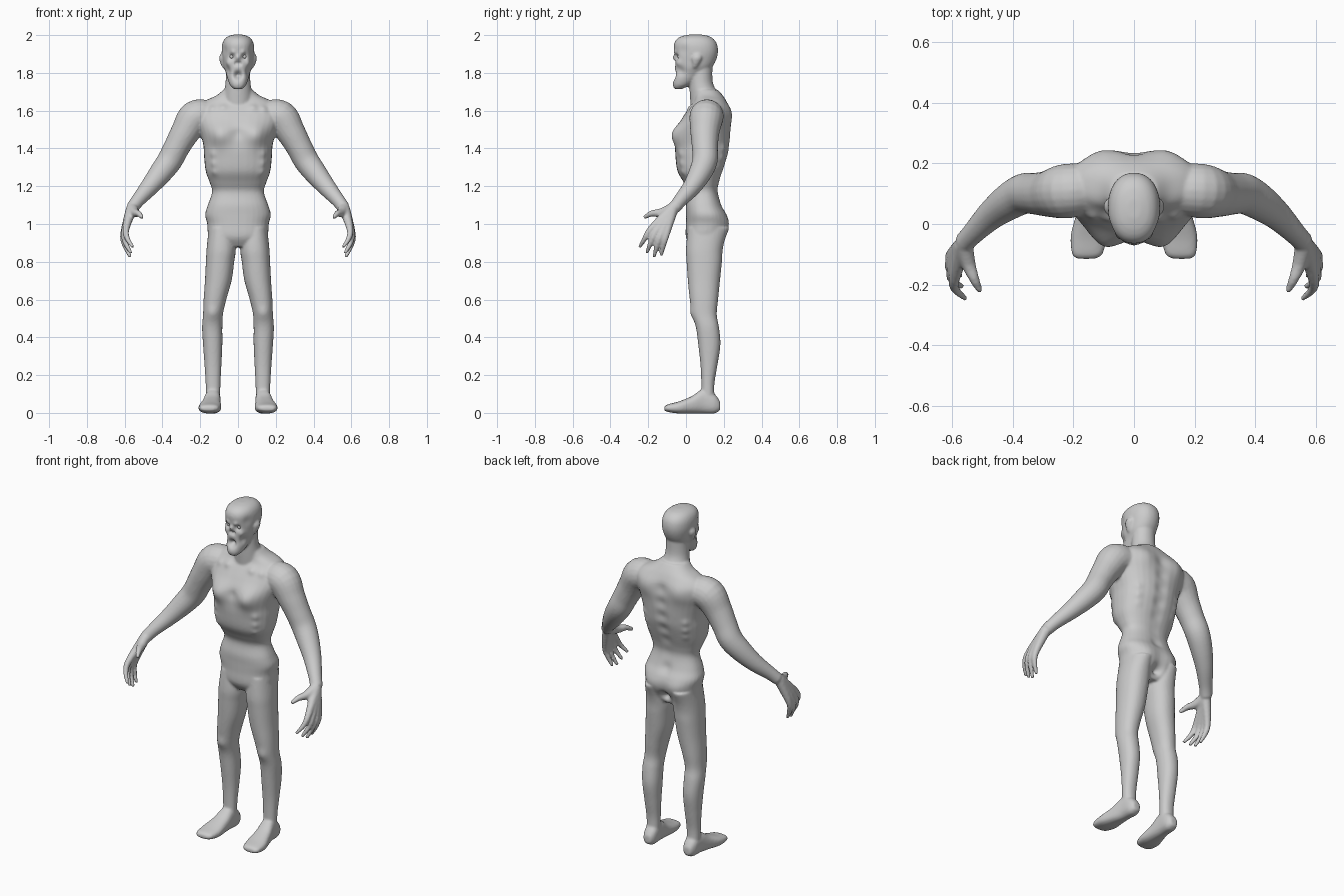
import bpy, bmesh, math
from mathutils import Vector

bm = bmesh.new()


def spline(rows, n=5):
    """Catmull-Rom interpolation of rows of numbers."""
    out = []
    for i in range(len(rows) - 1):
        a, b, c, d = (rows[max(i - 1, 0)], rows[i], rows[i + 1], rows[min(i + 2, len(rows) - 1)])
        for k in range(n):
            t = k / n
            out.append([0.5 * (2 * q + (r - p) * t + (2 * p - 5 * q + 4 * r - s) * t * t
                               + (3 * q - p - 3 * r + s) * t ** 3) for p, q, r, s in zip(a, b, c, d)])
    return out + [list(rows[-1])]


def loft(rings, sides=(1,), power=2.0, n=32):
    """Skin superellipse rings (centre, u, v); sides mirrors across x."""
    for s in sides:
        loops = []
        for c, u, v in rings:
            loop = []
            for k in range(n):
                a = 2 * math.pi * k / n
                ca, sa = math.cos(a), math.sin(a)
                p = (c + u * math.copysign(abs(ca) ** (2 / power), ca)
                     + v * math.copysign(abs(sa) ** (2 / power), sa))
                loop.append(bm.verts.new((p.x * s, p.y, p.z)))
            loops.append(loop)
        for l0, l1 in zip(loops, loops[1:]):
            for k in range(n):
                bm.faces.new((l0[k], l0[(k + 1) % n], l1[(k + 1) % n], l1[k]))
        bm.faces.new(loops[0])
        bm.faces.new(loops[-1][::-1])


def stack(rows, sides=(1,), power=2.0):
    """Horizontal sections: z, x0, x1, y0, y1."""
    loft([(Vector(((x0 + x1) / 2, (y0 + y1) / 2, z)), Vector(((x1 - x0) / 2, 0, 0)),
           Vector((0, (y1 - y0) / 2, 0))) for z, x0, x1, y0, y1 in spline(rows)], sides, power)


def centred(rows, power=2.0):
    stack([(z, -w, w, y0, y1) for z, w, y0, y1 in rows], (1,), power)


def tube(points, n=20):
    """Round limb through x, y, z, radius on both sides."""
    pts = spline(points)
    rings = []
    for i, p in enumerate(pts):
        t = (Vector(pts[min(i + 1, len(pts) - 1)][:3]) - Vector(pts[max(i - 1, 0)][:3])).normalized()
        u = t.cross(Vector((0, 1, 0))).normalized()
        rings.append((Vector(p[:3]), u * p[3], t.cross(u) * p[3]))
    loft(rings, (1, -1), 2.0, n)


# torso: pelvis, waist, ribcage, shoulders
centred([(.88, .11, .03, .17), (.93, .155, .0, .2), (1.0, .163, .0, .22), (1.05, .174, .0, .213),
         (1.1, .16, .0, .19), (1.17, .137, .01, .17), (1.22, .15, -.012, .176), (1.28, .171, -.045, .196),
         (1.36, .18, -.056, .222), (1.42, .184, -.056, .232), (1.5, .205, -.05, .238),
         (1.56, .225, -.02, .238), (1.61, .22, .012, .232), (1.65, .178, .04, .214),
         (1.68, .115, .045, .195), (1.71, .078, .04, .17)], 2.4)
# neck
centred([(1.62, .085, .025, .19), (1.69, .076, .02, .168), (1.75, .066, .018, .142), (1.84, .062, .02, .14)])
# head and jaw
centred([(1.715, .022, -.062, -.02), (1.735, .042, -.07, .02), (1.765, .054, -.068, .06),
         (1.8, .064, -.062, .1), (1.83, .075, -.06, .138), (1.87, .081, -.06, .16), (1.91, .086, -.062, .169),
         (1.95, .084, -.064, .165), (1.978, .072, -.05, .148), (1.995, .05, -.02, .12), (2.003, .02, .02, .08)], 2.2)
# ears
stack([(1.825, .066, .08, .035, .055), (1.85, .07, .093, .034, .07), (1.88, .07, .1, .032, .084),
       (1.9, .072, .092, .045, .075)], (1, -1))
# legs
stack([(.98, .02, .155, .01, .215), (.87, .012, .166, .0, .195), (.8, .02, .17, .003, .19),
       (.7, .034, .175, .01, .18), (.6, .062, .182, .02, .17), (.52, .08, .185, .033, .163),
       (.45, .083, .19, .053, .175), (.36, .083, .185, .065, .182), (.25, .088, .177, .077, .166),
       (.15, .093, .171, .081, .15), (.06, .094, .169, .08, .152)], (1, -1), 2.2)
# feet: y, centre x, half width, z0, z1
loft([(Vector((x, y, (z0 + z1) / 2)), Vector((w, 0, 0)), Vector((0, 0, (z1 - z0) / 2)))
      for y, x, w, z0, z1 in spline([(-.115, .158, .028, .014, .03), (-.1, .154, .05, .006, .044),
                                     (-.04, .149, .06, -.003, .06), (.03, .141, .05, -.003, .088),
                                     (.09, .134, .042, -.003, .125), (.15, .131, .038, -.003, .1),
                                     (.181, .131, .022, .014, .06)])], (1, -1), 2.5)
# arms
tube([(.15, .115, 1.57, .082), (.225, .108, 1.565, .09), (.28, .1, 1.485, .077), (.325, .1, 1.405, .069),
      (.362, .1, 1.335, .067), (.41, .075, 1.27, .061), (.47, .03, 1.195, .049), (.53, -.03, 1.125, .037),
      (.56, -.062, 1.085, .034)])
# fingers, each running from the wrist through its knuckle
for knuckle, middle, tip in (((.592, -.182, .977), (.587, -.217, .925), (.555, -.246, .876)),
                             ((.6, -.156, .962), (.596, -.186, .902), (.565, -.208, .845)),
                             ((.605, -.13, .95), (.6, -.152, .89), (.57, -.17, .825)),
                             ((.604, -.104, .947), (.6, -.119, .89), (.575, -.132, .832))):
    tube([(.562, -.068, 1.085, .03), (*knuckle, .0185), (*middle, .0145), (*tip, .009)], 14)
# thumbs
tube([(.56, -.068, 1.085, .03), (.546, -.13, 1.06, .024), (.526, -.182, 1.055, .017), (.507, -.222, 1.034, .01)], 14)

# fuse all parts into one smooth skin
bmesh.ops.recalc_face_normals(bm, faces=bm.faces)
mesh = bpy.data.meshes.new("body")
bm.to_mesh(mesh)
bm.free()
body = bpy.data.objects.new("body", mesh)
bpy.context.collection.objects.link(body)
bpy.context.view_layer.objects.active = body
body.select_set(True)
remesh = body.modifiers.new("fuse", 'REMESH')
remesh.mode = 'VOXEL'
remesh.voxel_size = .007
soften = body.modifiers.new("soften", 'SMOOTH')
soften.factor = .5
soften.iterations = 4
for name in ("fuse", "soften"):
    bpy.ops.object.modifier_apply(modifier=name)

# sculpt strokes, mirrored in x: centre, radius, push
strokes = [
    # face: sockets, brow, nose, mouth, cheeks, temples
    ((.033, -.055, 1.886), .015, (0, .018, 0)), ((.028, -.06, 1.908), .013, (0, -.008, 0)),
    ((0, -.06, 1.882), .012, (0, -.012, 0)), ((.009, -.06, 1.85), .01, (0, .015, 0)),
    ((0, -.062, 1.787), .02, (0, .032, 0)), ((.055, -.04, 1.852), .018, (.004, -.008, 0)),
    ((.06, -.03, 1.81), .024, (-.009, .004, 0)), ((.085, -.02, 1.92), .03, (-.007, 0, 0)),
    # chest, breastbone, collarbones
    ((.1, -.045, 1.47), .06, (0, -.032, 0)), ((0, -.06, 1.48), .03, (0, .008, 0)),
    ((.08, .02, 1.615), .022, (0, -.008, .003)), ((.14, .02, 1.615), .022, (0, -.008, .003)),
    # shoulder blades, buttocks, cleft, knees
    ((.11, .225, 1.58), .06, (0, .014, 0)), ((.085, .21, .99), .06, (0, .014, 0)),
    ((0, .2, .93), .028, (0, -.035, 0)), ((.135, .035, .53), .032, (0, -.008, 0)),
]
# spine furrow and ribs
strokes += [((0, .225 - .05 * abs(z - 1.5), z), .035, (0, -.012, 0)) for z in (1.1, 1.18, 1.26, 1.34, 1.42, 1.5, 1.58)]
for z in (1.27, 1.32, 1.37):
    strokes += [((.13, -.02, z), .022, (.003, -.006, 0)), ((.13, .19, z + .03), .022, (.003, .006, 0))]
for v in body.data.vertices:
    side = -1 if v.co.x < 0 else 1
    p = Vector((abs(v.co.x), v.co.y, v.co.z))
    move = Vector()
    for centre, radius, push in strokes:
        if abs(p.z - centre[2]) < 2.5 * radius:
            d = (p - Vector(centre)).length / radius
            if d < 2.5:
                move += Vector(push) * math.exp(-d * d)
    v.co += Vector((move.x * side, move.y, move.z))
bpy.ops.object.shade_smooth()

# eyes
for side, name in ((1, "eye_left"), (-1, "eye_right")):
    bpy.ops.mesh.primitive_uv_sphere_add(segments=20, ring_count=12, radius=.013, location=(.033 * side, -.032, 1.886))
    bpy.context.object.name = name
    bpy.ops.object.shade_smooth()
